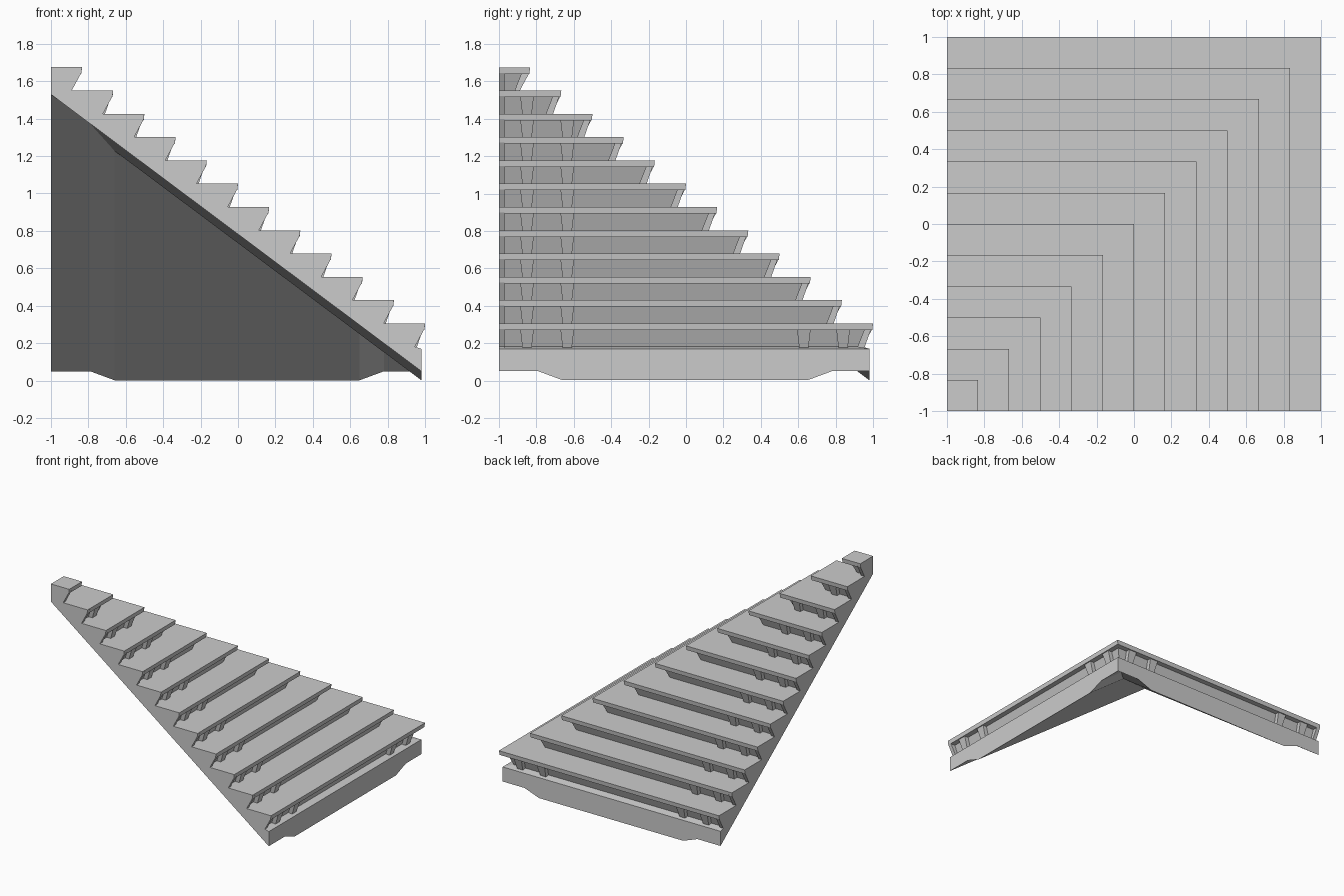
import bpy, bmesh

if "Cube" in bpy.data.objects:
    bpy.data.objects.remove(bpy.data.objects["Cube"])

N = 12            # number of steps
RISE = 0.1245     # height of one step
TOP = 1.675       # height of the top tread
END = 0.98        # outer face of the fascia
IN = -0.97        # inner side of the end cheeks


def edge(k):
    return -1 + (k + 1) / 6


def level(k):
    return TOP - RISE * k


def soffit(t):
    # sloping underside of the thin slab
    return 1.53 - (t + 1) * 1.48 / 1.98


def make(name, bm):
    bmesh.ops.remove_doubles(bm, verts=bm.verts, dist=1e-4)
    bmesh.ops.recalc_face_normals(bm, faces=bm.faces)
    me = bpy.data.meshes.new(name)
    bm.to_mesh(me)
    bm.free()
    ob = bpy.data.objects.new(name, me)
    bpy.context.collection.objects.link(ob)
    return ob


def swap(p):
    # mirror across the corner diagonal
    return (p[1], p[0], p[2])


def add_face(bm, pts):
    bm.faces.new([bm.verts.new(p) for p in pts])


def saw(start, top_back, low_back, nose):
    # stepped side profile, closed along the slab underside
    pts = [(start, level(0))]
    for k in range(N):
        e, z = edge(k), level(k)
        pts += [(e, z), (e - 0.004, z - nose)]
        if top_back > 0.01:
            pts.append((e - top_back, z - nose))
        pts.append((e - low_back, z - RISE))
    pts += [(END, 0.17), (END, soffit(END)), (start, soffit(start))]
    return pts


# Stair body: profile swept round the corner with a mitre
bm = bmesh.new()
prof = saw(IN, 0.045, 0.08, 0.035)
for (t0, z0), (t1, z1) in zip(prof[:-1], prof[1:]):
    quad = [(t0, IN, z0), (t1, IN, z1), (t1, t1, z1), (t0, t0, z0)]
    if t0 == t1 == IN:
        continue
    if t0 == IN:
        quad.pop()
    elif t1 == IN:
        quad.pop(2)
    add_face(bm, quad)
    add_face(bm, [swap(p) for p in quad])
cap = [(t, IN, z) for t, z in prof]
add_face(bm, cap)
add_face(bm, [swap(p) for p in cap])
make("stair_treads_and_slab", bm)

# End cheeks closing the two open sides
cheek = saw(-1, 0, 0.055, 0.03)
for name, flip in (("front_end_cheek", False), ("left_end_cheek", True)):
    bm = bmesh.new()
    a = [(t, -1, z) for t, z in cheek]
    b = [(t, IN, z) for t, z in cheek]
    n = len(a)
    faces = [a, b] + [[a[i], a[(i + 1) % n], b[(i + 1) % n], b[i]] for i in range(n)]
    for f in faces:
        add_face(bm, [swap(p) for p in f] if flip else f)
    make(name, bm)

# Thickened underside with chamfered ends
bm = bmesh.new()
rows = [(-0.79, 0), (-0.66, 0.048), (0.65, 0.048), (0.78, 0)]
outer = [(END, y, soffit(END) - d) for y, d in rows]
inner = [(y, y, soffit(y) - d) for y, d in rows]
faces = [outer] + [[outer[i], outer[i + 1], inner[i + 1], inner[i]] for i in range(3)]
for f in faces:
    add_face(bm, f)
    add_face(bm, [swap(p) for p in f])
make("underside_thickening", bm)

# Tapered brackets under the tread nosings
bm = bmesh.new()
for k in range(1, N):
    e, zt, zb = edge(k), level(k) - 0.034, level(k) - RISE - 0.003
    centres = [-0.85, -0.635] + ([0.63, 0.84] if k == N - 1 else [])
    for c in centres:
        if c + 0.1 > e:
            continue
        rings = []
        for z, w, x in ((zt, 0.036, e - 0.012), (zb, 0.025, e - 0.045)):
            rings.append([(x, c - w, z), (x, c + w, z),
                          (e - 0.1, c + w, z), (e - 0.1, c - w, z)])
        a, b = rings
        for f in [a, b] + [[a[i], a[(i + 1) % 4], b[(i + 1) % 4], b[i]] for i in range(4)]:
            add_face(bm, f)
            add_face(bm, [swap(p) for p in f])
make("nosing_brackets", bm)
